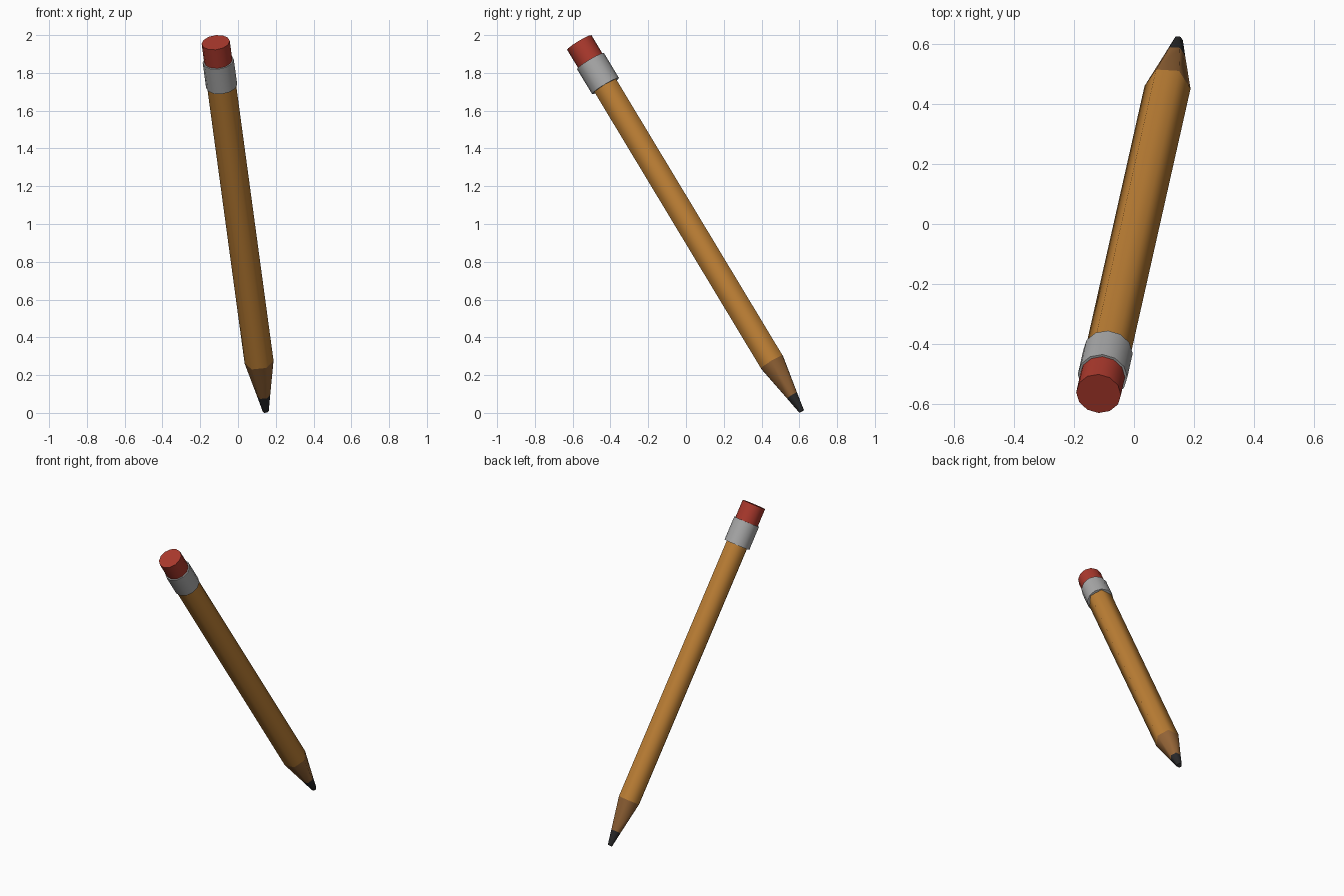
import bpy, bmesh, math
from mathutils import Vector, Matrix

if "Cube" in bpy.data.objects:
    bpy.data.objects.remove(bpy.data.objects["Cube"])

# Pencil axis: from writing tip to eraser end
TIP = Vector((0.147, 0.612, 0.008))
END = Vector((-0.118, -0.565, 1.961))
L = (END - TIP).length
w = (END - TIP).normalized()
u = Vector((1, 0, 0))
u = (u - w * u.dot(w)).normalized()
v = w.cross(u)
POSE = Matrix.Translation(TIP) @ Matrix((u, v, w)).transposed().to_4x4()


def material(name, rgb):
    m = bpy.data.materials.new(name)
    m.diffuse_color = (*rgb, 1)
    m.use_nodes = True
    m.node_tree.nodes["Principled BSDF"].inputs["Base Color"].default_value = m.diffuse_color
    return m


def part(name, profile, sides, mat, smooth_angle, cap_start=False, cap_end=False):
    """Sweep (radius, distance from tip) rings round the pencil axis."""
    bm = bmesh.new()
    rings = []
    for r, z in profile:
        rings.append([bm.verts.new((r * math.cos(2 * math.pi * i / sides),
                                    r * math.sin(2 * math.pi * i / sides), z))
                      for i in range(sides)])
    for a, b in zip(rings, rings[1:]):
        for i in range(sides):
            j = (i + 1) % sides
            bm.faces.new((a[i], a[j], b[j], b[i]))
    if cap_start:
        bm.faces.new(rings[0][::-1])
    if cap_end:
        bm.faces.new(rings[-1])
    me = bpy.data.meshes.new(name)
    bm.to_mesh(me)
    bm.free()
    me.transform(POSE)
    me.materials.append(mat)
    ob = bpy.data.objects.new(name, me)
    bpy.context.collection.objects.link(ob)
    bpy.ops.object.select_all(action='DESELECT')
    ob.select_set(True)
    bpy.context.view_layer.objects.active = ob
    bpy.ops.object.shade_smooth_by_angle(angle=math.radians(smooth_angle))
    return ob


paint = material("yellow paint", (0.515, 0.216, 0.036))
wood = material("bare wood", (0.30, 0.13, 0.038))
lead = material("graphite", (0.022, 0.022, 0.023))
metal = material("metal", (0.40, 0.40, 0.40))
rubber = material("red rubber", (0.41, 0.041, 0.026))

# Graphite point, sharpened wood and six-sided painted body
part("graphite_point", [(0.016, 0), (0.035, 0.098)], 6, lead, 70, cap_start=True)
part("sharpened_wood", [(0.035, 0.098), (0.077, 0.306)], 6, wood, 70)
part("painted_body", [(0.077, 0.306), (0.077, 2.06)], 6, paint, 70)

# Metal band with closed rims, and the eraser
part("metal_band", [(0.068, 2.025), (0.083, 2.025), (0.083, 2.18), (0.066, 2.18)],
     12, metal, 45)
part("eraser", [(0.075, 2.15), (0.075, L)], 12, rubber, 45, cap_end=True)
